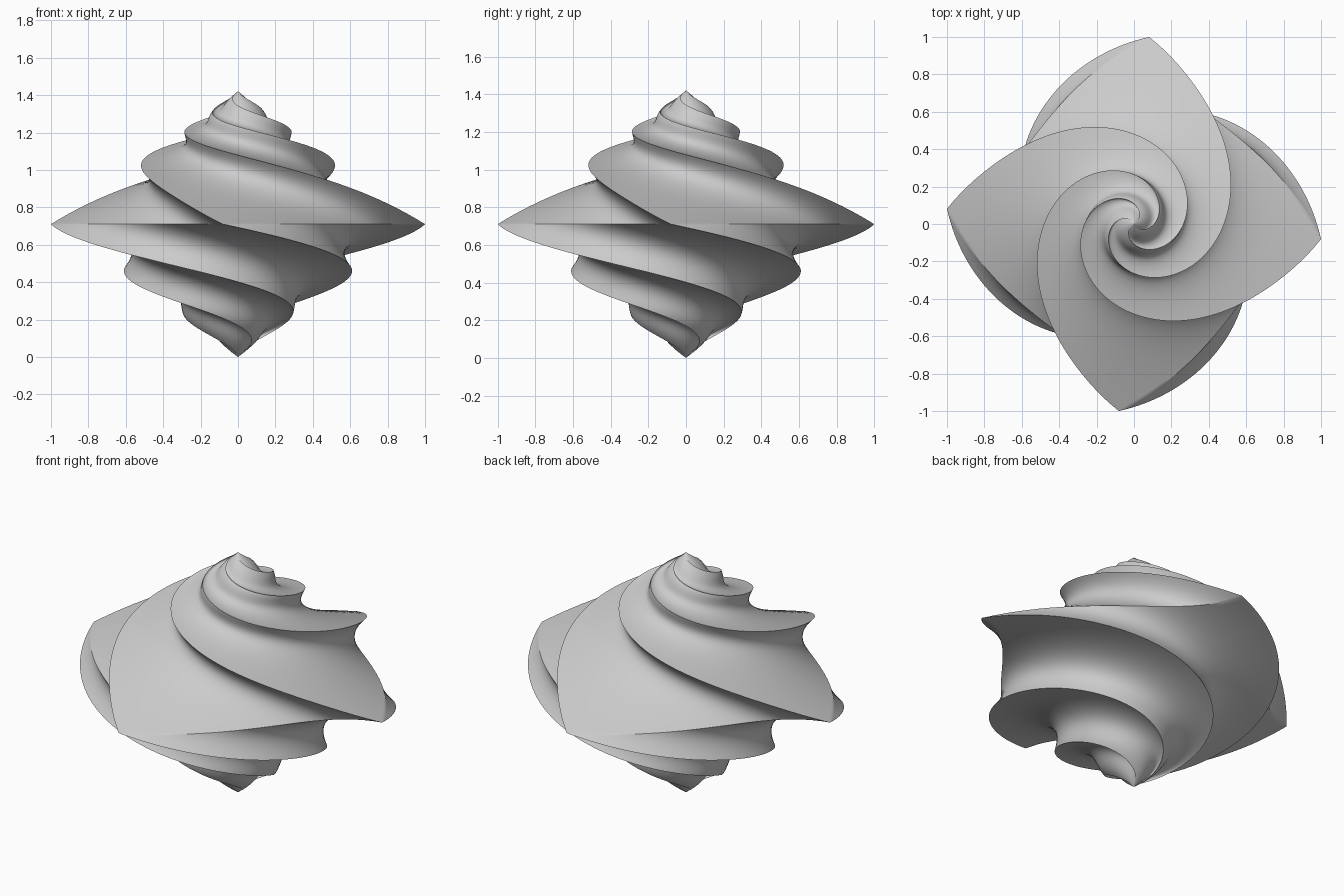
import bpy, bmesh, math

cube = bpy.data.objects.get("Cube")
if cube:
    bpy.data.objects.remove(cube, do_unlink=True)

HALF = 0.71        # height of the widest section
RADIUS = 1.003     # corner radius there
START = -4.6       # direction of the widest corner, degrees
LAYERS = 120       # rings per half
SEG = 24           # segments per side of a section

grey = bpy.data.materials.new("plain grey")
grey.use_nodes = True
colour = (0.6, 0.6, 0.6, 1)
grey.diffuse_color = colour
grey.node_tree.nodes["Principled BSDF"].inputs["Base Color"].default_value = colour


def twist(u):
    """Corner direction in degrees; u runs from -1 (bottom tip) to 1 (top tip)."""
    h = abs(u)
    if u > 0:
        return START - (88 * h + 283 * h ** 3 - 45 * h ** 10)
    return START + 185 * h + 75 * h * h


def swirl(u):
    """Extra turn in degrees of the middle of each side, which hooks the ridges."""
    h = abs(u)
    if u > 0:
        return 12 - 40 * h - 60 * h ** 6
    return 12 + 90 * h ** 6


def section_ring(bm, u):
    """One swirled square section, shrinking towards the tips."""
    r = RADIUS * (1 - abs(u))
    z = HALF * (1 + u)
    inner = math.sqrt(0.5)
    ring = []
    for k in range(4):
        for s in range(SEG):
            side = 2 * s / SEG - 1                 # -1 to 1 along the side
            rho = inner * math.hypot(1, side)      # 1 at the corners
            turn = swirl(u) * (1 - rho) / (1 - inner)
            a = math.radians(twist(u) + 90 * k + 45 + turn) + math.atan(side)
            ring.append(bm.verts.new((r * rho * math.cos(a), r * rho * math.sin(a), z)))
    return ring


# Twisted double pyramid: swirled sections bridged from tip to tip
bm = bmesh.new()
rings = [section_ring(bm, i / LAYERS) for i in range(1 - LAYERS, LAYERS)]
n = 4 * SEG
for low, high in zip(rings, rings[1:]):
    for j in range(n):
        k = (j + 1) % n
        bm.faces.new((low[j], low[k], high[k], high[j]))

# Closing tips
bottom = bm.verts.new((0, 0, 0))
top = bm.verts.new((0, 0, 2 * HALF))
for j in range(n):
    k = (j + 1) % n
    bm.faces.new((bottom, rings[0][k], rings[0][j]))
    bm.faces.new((top, rings[-1][j], rings[-1][k]))

mesh = bpy.data.meshes.new("twisted_body")
bm.to_mesh(mesh)
bm.free()
mesh.materials.append(grey)
body = bpy.data.objects.new("twisted_body", mesh)
bpy.context.collection.objects.link(body)

# Smooth sides with crisp spiral ridges
bpy.ops.object.select_all(action='DESELECT')
body.select_set(True)
bpy.context.view_layer.objects.active = body
bpy.ops.object.shade_smooth_by_angle(angle=math.radians(30))
